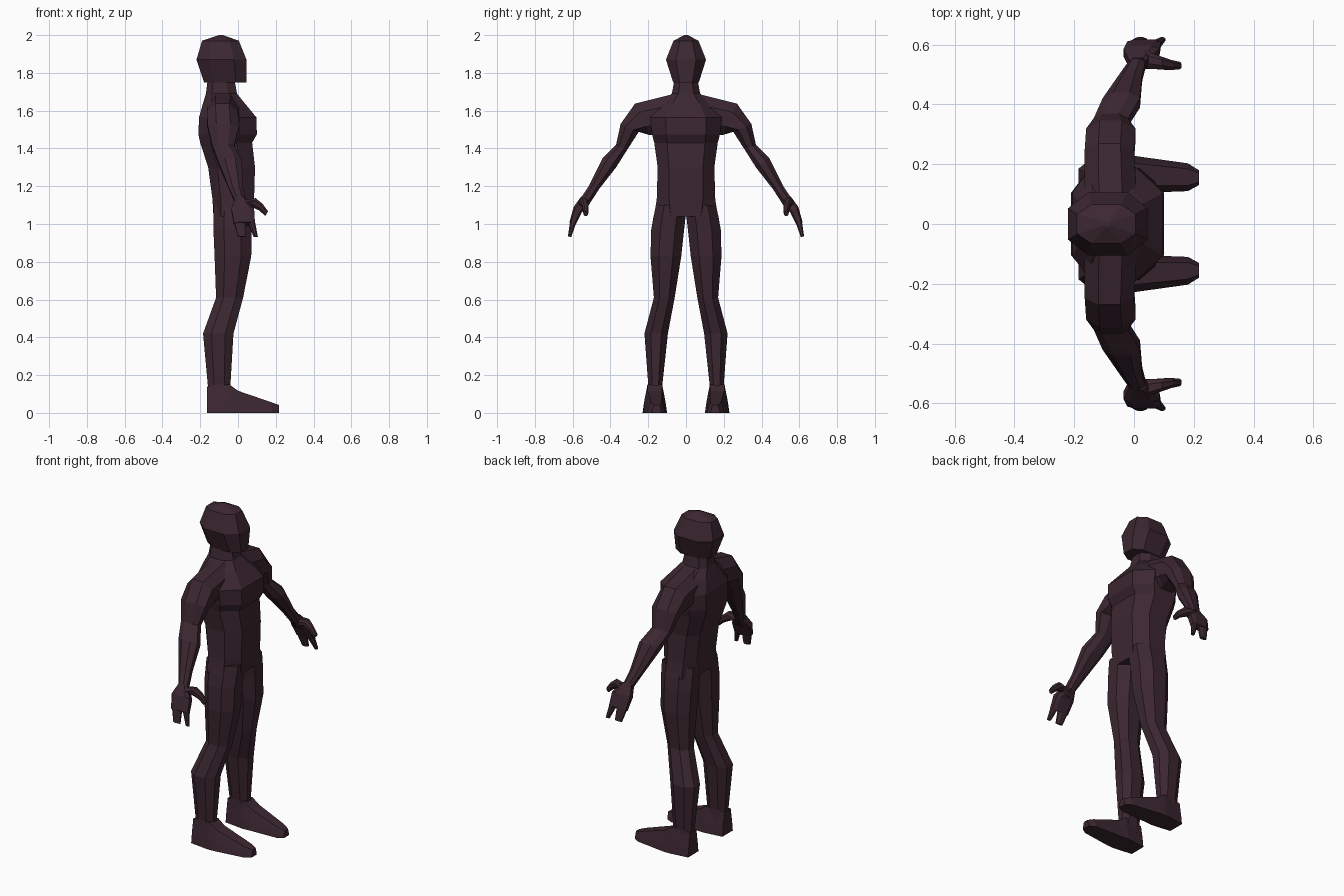
import bpy
import bmesh
from mathutils import Vector

default_cube = bpy.data.objects.get("Cube")
if default_cube:
    bpy.data.objects.remove(default_cube, do_unlink=True)

# One dark plum colour for the whole figure
plum = bpy.data.materials.new("dark_plum")
plum.use_nodes = True
plum_colour = (0.045, 0.02, 0.03, 1)
plum.diffuse_color = plum_colour
plum.node_tree.nodes["Principled BSDF"].inputs["Base Color"].default_value = plum_colour


def octagon(centre, half_u, half_v, corner=0.45):
    """Eight-sided section spanned by two half-axis vectors."""
    c, u, v = Vector(centre), Vector(half_u), Vector(half_v)
    k = corner
    signs = [(1, -k), (1, k), (k, 1), (-k, 1), (-1, k), (-1, -k), (-k, -1), (k, -1)]
    return [c + u * a + v * b for a, b in signs]


def flat_section(z, back, front, y_in, y_out, corner=0.45):
    """Horizontal section given by its extents."""
    centre = ((back + front) / 2, (y_in + y_out) / 2, z)
    return octagon(centre, ((front - back) / 2, 0, 0), (0, (y_out - y_in) / 2, 0), corner)


def limb_section(upper, lower, back, front, corner=0.45):
    """Tilted section between an upper and a lower (y, z) edge point."""
    top, low = Vector((0, *upper)), Vector((0, *lower))
    centre = (top + low) / 2 + Vector(((back + front) / 2, 0, 0))
    return octagon(centre, ((front - back) / 2, 0, 0), (top - low) / 2, corner)


def loft(name, sections, mirrored=False):
    """Skin a row of sections into a closed, flat-shaded object."""
    bm = bmesh.new()
    rings = [[bm.verts.new(p) for p in section] for section in sections]
    for r, s in zip(rings, rings[1:]):
        n = len(r)
        for i in range(n):
            j = (i + 1) % n
            bm.faces.new((r[i], r[j], s[j], s[i]))
    bm.faces.new(rings[0])
    bm.faces.new(rings[-1])
    bmesh.ops.recalc_face_normals(bm, faces=bm.faces)
    mesh = bpy.data.meshes.new(name)
    bm.to_mesh(mesh)
    bm.free()
    mesh.materials.append(plum)
    obj = bpy.data.objects.new(name, mesh)
    bpy.context.collection.objects.link(obj)
    if mirrored:
        mirror = obj.modifiers.new("other_side", "MIRROR")
        mirror.use_axis = (False, True, False)
    return obj


# Head: z, back, front, half width
head = [(1.75, -0.18, 0.045, 0.068), (1.87, -0.22, 0.045, 0.106),
        (1.97, -0.19, 0.005, 0.066), (2.0, -0.1, -0.08, 0.01)]
loft("head", [flat_section(z, b, f, -w, w, 0.5) for z, b, f, w in head])


# Torso and neck: z, back, front, half width of the flat front, half width
def torso_section(z, back, front, flat, wide):
    near, far = front + (back - front) * 0.3, front + (back - front) * 0.8
    half = [(front, flat), (near, wide), (far, wide), (back, flat)]
    return [(x, y, z) for x, y in half] + [(x, -y, z) for x, y in reversed(half)]


torso = [(1.77, -0.16, -0.02, 0.03, 0.06), (1.69, -0.17, -0.005, 0.04, 0.075),
         (1.64, -0.185, 0.035, 0.07, 0.14), (1.565, -0.206, 0.097, 0.105, 0.19),
         (1.475, -0.21, 0.1, 0.105, 0.18), (1.43, -0.2, 0.075, 0.1, 0.168),
         (1.3, -0.158, 0.09, 0.09, 0.15), (1.13, -0.135, 0.085, 0.09, 0.155),
         (1.04, -0.13, 0.078, 0.08, 0.17)]
loft("torso", [torso_section(*row) for row in torso])

# Legs: z, back, front, inner y, outer y
legs = [(1.1, -0.13, 0.08, 0.004, 0.158), (1.04, -0.13, 0.078, 0.002, 0.172),
        (0.97, -0.13, 0.073, 0.01, 0.184), (0.83, -0.124, 0.07, 0.025, 0.188),
        (0.61, -0.116, 0.027, 0.06, 0.17), (0.42, -0.185, -0.024, 0.096, 0.22),
        (0.15, -0.16, -0.04, 0.125, 0.2), (0.08, -0.16, -0.03, 0.12, 0.205)]
loft("legs", [flat_section(*row) for row in legs], True)


# Feet: x, inner y, outer y, height
def foot_section(x, y_in, y_out, high):
    inset, side = (y_out - y_in) * 0.2, high * 0.4
    return [(x, y_in, 0), (x, y_out, 0), (x, y_out - inset / 3, side),
            (x, y_out - inset, high), (x, y_in + inset, high), (x, y_in + inset / 3, side)]


feet = [(-0.164, 0.115, 0.215, 0.14), (-0.045, 0.1, 0.23, 0.15),
        (0, 0.103, 0.228, 0.117), (0.18, 0.11, 0.203, 0.055),
        (0.217, 0.13, 0.18, 0.042)]
loft("feet", [foot_section(*row) for row in feet], True)

# Arms: upper edge, lower edge, back, front
arms = [((0.06, 1.69), (0.13, 1.47), -0.165, 0.01),
        ((0.27, 1.637), (0.19, 1.47), -0.165, 0.0),
        ((0.346, 1.53), (0.25, 1.488), -0.16, 0.005),
        ((0.37, 1.42), (0.31, 1.395), -0.135, -0.02),
        ((0.44, 1.35), (0.37, 1.3), -0.105, 0.02),
        ((0.515, 1.2), (0.46, 1.185), -0.05, 0.027),
        ((0.562, 1.13), (0.515, 1.1), -0.015, 0.04)]
loft("arms", [limb_section(*row) for row in arms], True)

# Hands: palm, two finger groups and a thumb
palm = [((0.555, 1.145), (0.51, 1.11), -0.015, 0.04),
        ((0.595, 1.09), (0.552, 1.06), -0.035, 0.085),
        ((0.617, 1.01), (0.587, 0.99), -0.022, 0.09)]
loft("palms", [limb_section(*row, 0.6) for row in palm], True)

fingers = {"outer_fingers": ((-0.02, 0.04), (0.0, 0.043)),
           "index_fingers": ((0.052, 0.09), (0.083, 0.105))}
for name, (root, tip) in fingers.items():
    loft(name, [limb_section((0.613, 1.02), (0.585, 0.995), *root),
                limb_section((0.625, 0.935), (0.608, 0.93), *tip)], True)

# Thumbs: centre x, y, z and half thickness
thumbs = [(0.03, 0.55, 1.1, 0.03), (0.08, 0.54, 1.115, 0.022),
          (0.12, 0.532, 1.09, 0.017), (0.152, 0.53, 1.055, 0.012)]
loft("thumbs", [octagon((x, y, z), (0, r, 0), (r * 0.6, 0, r)) for x, y, z, r in thumbs], True)
